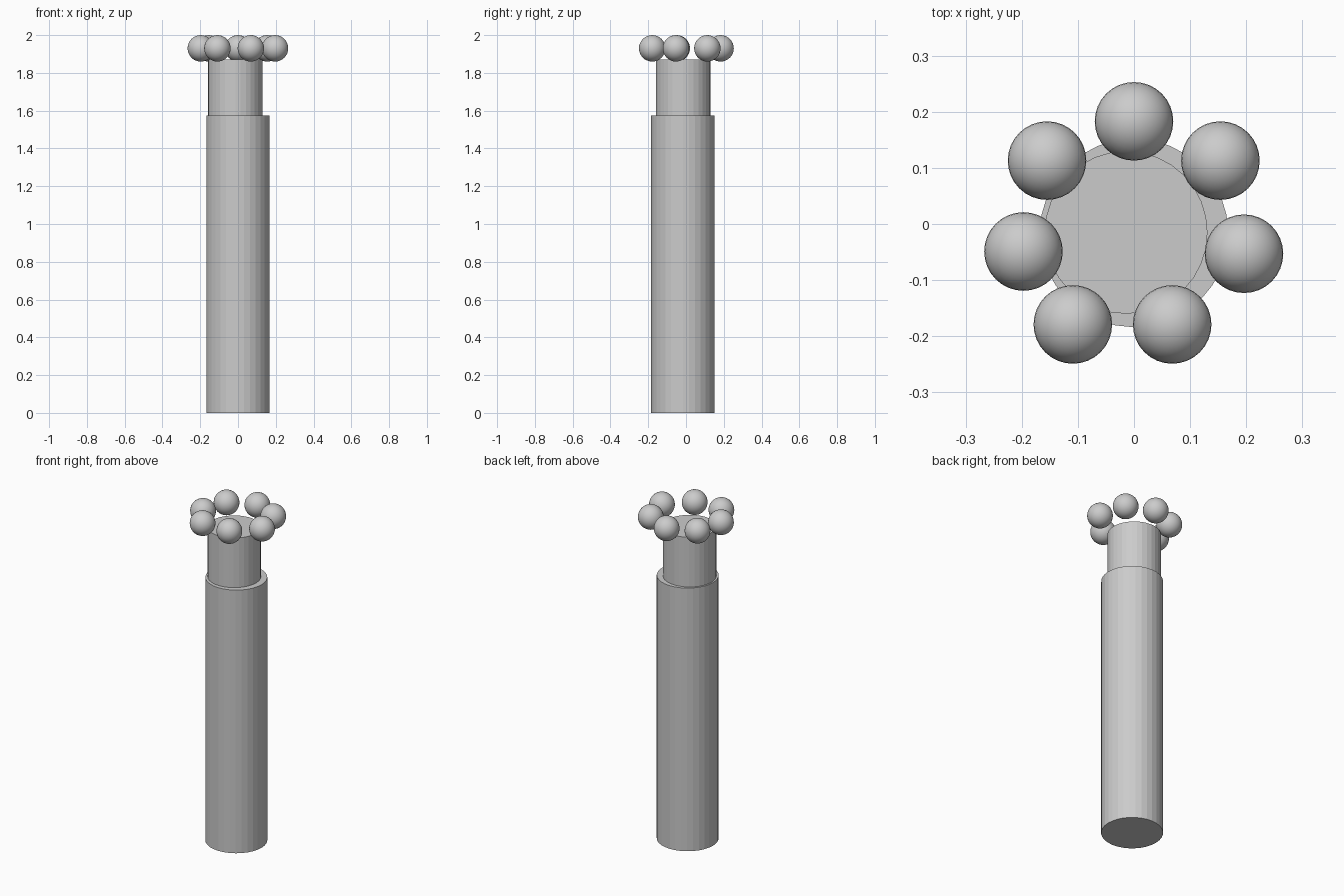
import bpy

if "Cube" in bpy.data.objects:
    bpy.data.objects.remove(bpy.data.objects["Cube"])


def cylinder(name, x, y, radius, z0, z1):
    bpy.ops.mesh.primitive_cylinder_add(vertices=32, radius=radius, depth=z1 - z0,
                                        location=(x, y, (z0 + z1) / 2))
    bpy.context.object.name = name


# Main column and narrower neck, slightly off-centre
cylinder("column", 0, -0.016, 0.168, 0, 1.574)
cylinder("neck", -0.014, -0.015, 0.145, 1.574, 1.871)

# Uneven ring of balls around the top
centres = [(0, 0.183), (0.154, 0.113), (0.196, -0.053), (0.068, -0.179),
           (-0.109, -0.179), (-0.197, -0.049), (-0.155, 0.113)]
for i, (x, y) in enumerate(centres, 1):
    bpy.ops.mesh.primitive_uv_sphere_add(segments=32, ring_count=16, radius=0.07,
                                         location=(x, y, 1.93))
    bpy.context.object.name = f"ball_{i}"
    bpy.ops.object.shade_smooth()
